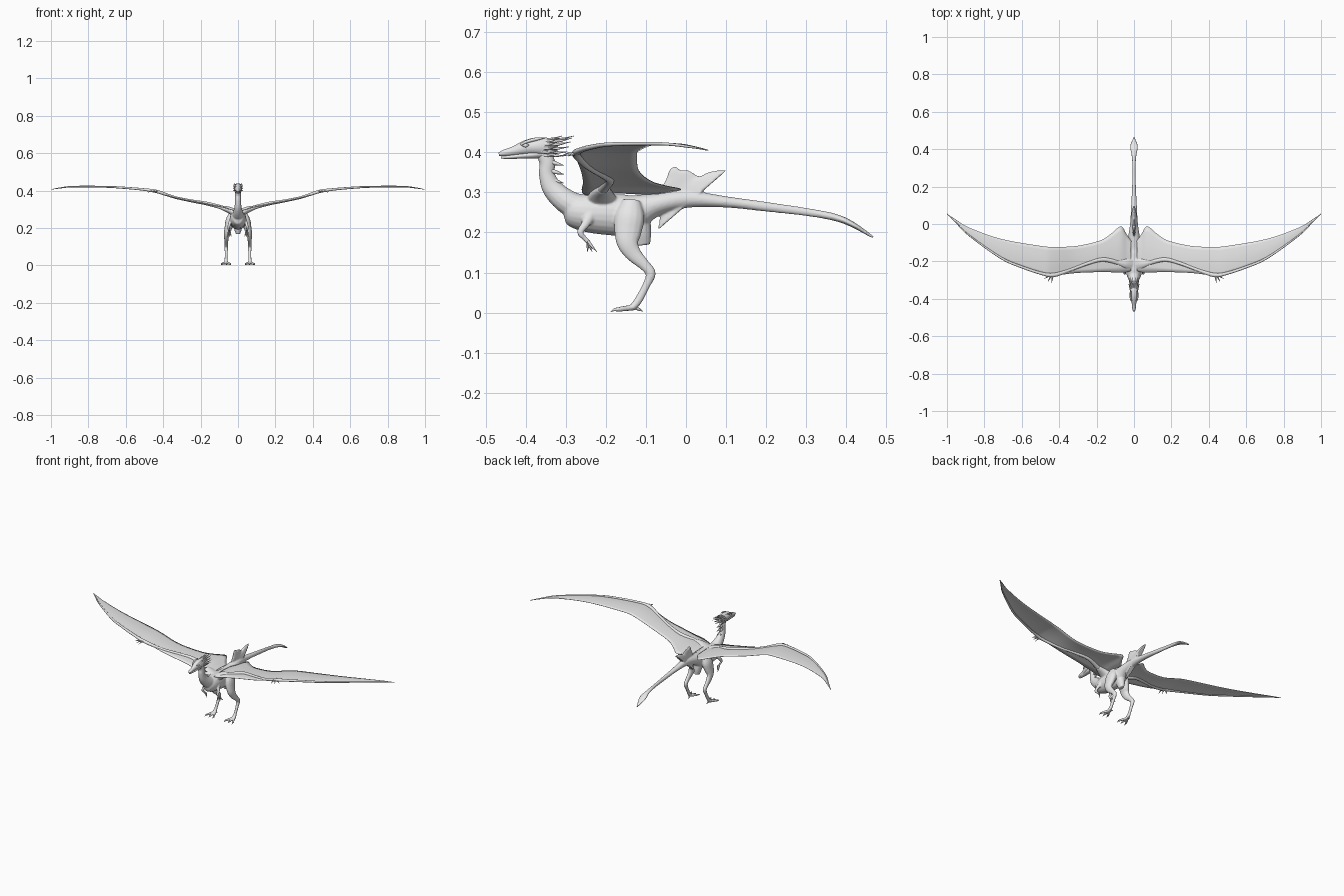
import bpy, bmesh, math
from mathutils import Vector

cube = bpy.data.objects.get("Cube")
if cube:
    bpy.data.objects.remove(cube, do_unlink=True)

skin = bpy.data.materials.new("pale_grey_skin")
skin.use_nodes = True
grey = (0.8, 0.8, 0.8, 1)
skin.diffuse_color = grey
skin.node_tree.nodes["Principled BSDF"].inputs["Base Color"].default_value = grey

SIDE, FORE = Vector((1, 0, 0)), Vector((0, 1, 0))


def spline(points, steps):
    """Smooth curve through points of any dimension."""
    p = [Vector(q) for q in points]
    p = [p[0] * 2 - p[1]] + p + [p[-1] * 2 - p[-2]]
    out = []
    for a, b, c, d in zip(p, p[1:], p[2:], p[3:]):
        for k in range(steps):
            t = k / steps
            out.append(b + (c - a) * t / 2 + (a * 2 - b * 5 + c * 4 - d) * t * t / 2
                       + (b * 3 - a - c * 3 + d) * t ** 3 / 2)
    return out + [p[-2]]


def tube(bm, points, ref=SIDE, mirrored=False, steps=4, sides=14):
    """Elliptical tube; each point is x, y, z, radius along ref, other radius."""
    path = spline(points, steps)
    last = len(path) - 1
    for sign in (1, -1) if mirrored else (1,):
        rings = []
        for i, q in enumerate(path):
            tangent = (path[min(i + 1, last)] - path[max(i - 1, 0)]).to_3d().normalized()
            side = (ref - tangent * ref.dot(tangent)).normalized()
            up = tangent.cross(side)
            ring = []
            for k in range(sides):
                ang = math.tau * k / sides
                v = (q.to_3d() + side * math.cos(ang) * max(q[3], .0008)
                     + up * math.sin(ang) * max(q[4], .0008))
                ring.append(bm.verts.new((v.x * sign, v.y, v.z)))
            rings.append(ring)
        for r, s in zip(rings, rings[1:]):
            for k in range(sides):
                j = (k + 1) % sides
                bm.faces.new((r[k], r[j], s[j], s[k]))
        bm.faces.new(rings[0][::-1])
        bm.faces.new(rings[-1])


def middle(rows):
    """Turn y, z, half width, half depth rows into points on the centre plane."""
    return [(0, *row) for row in rows]


def spike(bm, base, tip, radius, ref=SIDE, bend=0, mirrored=True):
    mid = (Vector(base) + Vector(tip)) / 2 + Vector((0, 0, bend))
    tube(bm, [(*base, radius, radius), (*mid, radius * .7, radius * .7), (*tip, 0, 0)],
         ref, mirrored, 3, 8)


def finish(name, bm, angle=60):
    bmesh.ops.recalc_face_normals(bm, faces=bm.faces)
    mesh = bpy.data.meshes.new(name)
    bm.to_mesh(mesh)
    bm.free()
    obj = bpy.data.objects.new(name, mesh)
    bpy.context.collection.objects.link(obj)
    mesh.materials.append(skin)
    bpy.ops.object.select_all(action="DESELECT")
    obj.select_set(True)
    bpy.context.view_layer.objects.active = obj
    bpy.ops.object.shade_smooth_by_angle(angle=math.radians(angle))
    return obj


# Body: tail with spade tip, torso and chest
bm = bmesh.new()
tube(bm, middle([
    (.468, .187, .002, .003), (.415, .22, .021, .007), (.37, .238, .013, .009),
    (.3, .251, .008, .01), (.2, .264, .01, .012), (.1, .276, .015, .014),
    (0, .283, .021, .022), (-.08, .268, .033, .03), (-.14, .245, .04, .05),
    (-.2, .245, .044, .051), (-.26, .25, .042, .046), (-.295, .252, .028, .033),
    (-.305, .252, .01, .014)]), sides=20)
# Neck
tube(bm, middle([
    (-.23, .25, .036, .036), (-.29, .272, .03, .032), (-.332, .308, .02, .026),
    (-.347, .345, .016, .02), (-.346, .375, .016, .02), (-.36, .405, .014, .018)]))
# Rump crest and pelvis keel
tube(bm, middle([
    (.015, .28, .016, .115), (-.01, .31, .01, .066), (-.02, .335, .008, .04),
    (-.027, .352, .006, .018), (-.025, .363, .004, .006)]), sides=20)
tube(bm, middle([(-.12, .25, .03, .03), (-.112, .2, .022, .026), (-.108, .168, .012, .019)]))
# Legs: thigh, shank, ankle and foot
tube(bm, [
    (.032, -.135, .28, .015, .022), (.042, -.14, .24, .024, .037),
    (.052, -.145, .2, .02, .034), (.059, -.145, .172, .016, .027),
    (.062, -.13, .145, .012, .02), (.063, -.102, .117, .01, .014),
    (.063, -.088, .097, .01, .013), (.063, -.098, .07, .008, .01),
    (.064, -.118, .032, .008, .01), (.064, -.133, .012, .013, .009)], mirrored=True)
for spread in (-.024, 0, .024):
    tube(bm, [(.064, -.128, .013, .007, .007), (.064 + spread * .6, -.155, .01, .006, .007),
              (.064 + spread, -.175, .007, .005, .005)], mirrored=True)
# Shoulder muscles at the wing roots
tube(bm, [(.01, -.21, .275, .045, .022), (.045, -.21, .295, .03, .018),
          (.085, -.205, .308, .015, .012)], FORE, True)
# Small arms
tube(bm, [(.03, -.235, .25, .014, .018), (.045, -.25, .222, .008, .011),
          (.05, -.264, .2, .007, .008), (.048, -.252, .185, .005, .006),
          (.046, -.243, .175, .006, .006)], mirrored=True)
body = finish("body", bm)
remesh = body.modifiers.new("fuse", "REMESH")
remesh.mode = "VOXEL"
remesh.voxel_size = .003
remesh.use_smooth_shade = True
relax = body.modifiers.new("relax", "SMOOTH")
relax.factor, relax.iterations = .5, 6
# Smoothing by angle comes last, or the fused mesh would be left faceted
for mod in list(body.modifiers):
    if mod.type == "NODES":
        body.modifiers.move(list(body.modifiers).index(mod), len(body.modifiers) - 1)

# Skull and lower jaw
bm = bmesh.new()
tube(bm, middle([
    (-.32, .408, .008, .012), (-.345, .412, .019, .024), (-.375, .414, .023, .023),
    (-.4, .411, .018, .019), (-.43, .403, .011, .012), (-.455, .398, .009, .008),
    (-.467, .395, .004, .004)]))
finish("skull", bm)
bm = bmesh.new()
tube(bm, middle([
    (-.345, .399, .014, .012), (-.38, .394, .017, .01), (-.41, .391, .013, .007),
    (-.44, .388, .009, .005), (-.461, .387, .004, .003)]))
finish("lower_jaw", bm)

# Eyes and brow ridges
bm = bmesh.new()
tube(bm, [(.014, -.412, .419, .003, .003), (.018, -.395, .427, .005, .004),
          (.018, -.372, .433, .004, .004), (.016, -.352, .436, .001, .001)], mirrored=True)
tube(bm, [(.017, -.408, .416, .001, .001), (.018, -.4, .417, .004, .005),
          (.02, -.392, .418, .001, .001)], mirrored=True)
finish("eyes_and_brows", bm)

# Swept horns fanned around the back of the head
bm = bmesh.new()
for k in range(6):
    ang = math.radians(80 - 27 * k)
    out, rise = math.cos(ang), math.sin(ang)
    for reach in (0, 1):
        base = (.013 * out, -.35 - .02 * reach, .412 + .018 * rise)
        tip = (.024 * out + .004, -.28 - .03 * reach - .004 * k, .414 + .027 * rise)
        spike(bm, base, tip, .005, bend=-.003)
for k in range(3):
    z = .375 - .022 * k
    spike(bm, (.006, -.335, z), (.01, -.305, z - .008), .006)
finish("head_horns", bm)

# Toe claws and small hand claws
bm = bmesh.new()
for spread in (-.024, 0, .024):
    spike(bm, (.064 + spread * .95, -.17, .008), (.064 + spread * 1.1, -.188, .002), .005, bend=.002)
    spike(bm, (.046 + spread * .2, -.244, .178),
          (.046 + spread * .4, -.234 + spread * .5, .152), .004, bend=-.002)
spike(bm, (.064, -.125, .012), (.06, -.108, .003), .005)
finish("claws", bm)

# Wing bones: arm, then the long finger along the leading edge
bm = bmesh.new()
tube(bm, [(.04, -.215, .292, .02, .014), (.09, -.205, .31, .013, .011),
          (.165, -.19, .33, .011, .01), (.24, -.208, .343, .009, .008),
          (.34, -.245, .364, .008, .007), (.43, -.273, .394, .011, .009),
          (.5, -.263, .405, .008, .007), (.6, -.23, .414, .007, .006),
          (.71, -.182, .42, .006, .005), (.88, -.062, .421, .004, .004),
          (.95, .006, .414, .003, .003), (.996, .05, .406, .001, .001)], FORE, True)
for dx, dy in ((.01, -.042), (.03, -.036), (.05, -.02)):
    spike(bm, (.43 + dx * .4, -.273, .395), (.43 + dx, -.273 + dy, .39), .005, Vector((0, 0, 1)), .003)
finish("wing_bones", bm)

# Wing membranes: x, front edge, rear edge, height
stations = spline([
    (.015, -.25, -.09, .293), (.04, -.258, -.055, .298), (.07, -.26, -.012, .307),
    (.12, -.258, -.05, .316), (.18, -.257, -.088, .328), (.31, -.262, -.118, .354),
    (.43, -.275, -.122, .392), (.5, -.264, -.117, .404), (.71, -.183, -.08, .419),
    (.88, -.063, -.02, .421), (.95, .005, .022, .414), (1, .052, .056, .405)], 4)
bm = bmesh.new()
chord = 8
for sign in (1, -1):
    rows = []
    for x, front, rear, z in stations:
        rows.append([bm.verts.new((x * sign, front + (rear - front) * k / chord,
                                   z + .03 * (rear - front) * math.sin(math.pi * k / chord)))
                     for k in range(chord + 1)])
    for r, s in zip(rows, rows[1:]):
        for k in range(chord):
            face = (r[k], s[k], s[k + 1], r[k + 1])
            bm.faces.new(face if sign > 0 else face[::-1])
wings = finish("wing_membranes", bm)
thick = wings.modifiers.new("thickness", "SOLIDIFY")
thick.thickness, thick.offset = .002, 0
